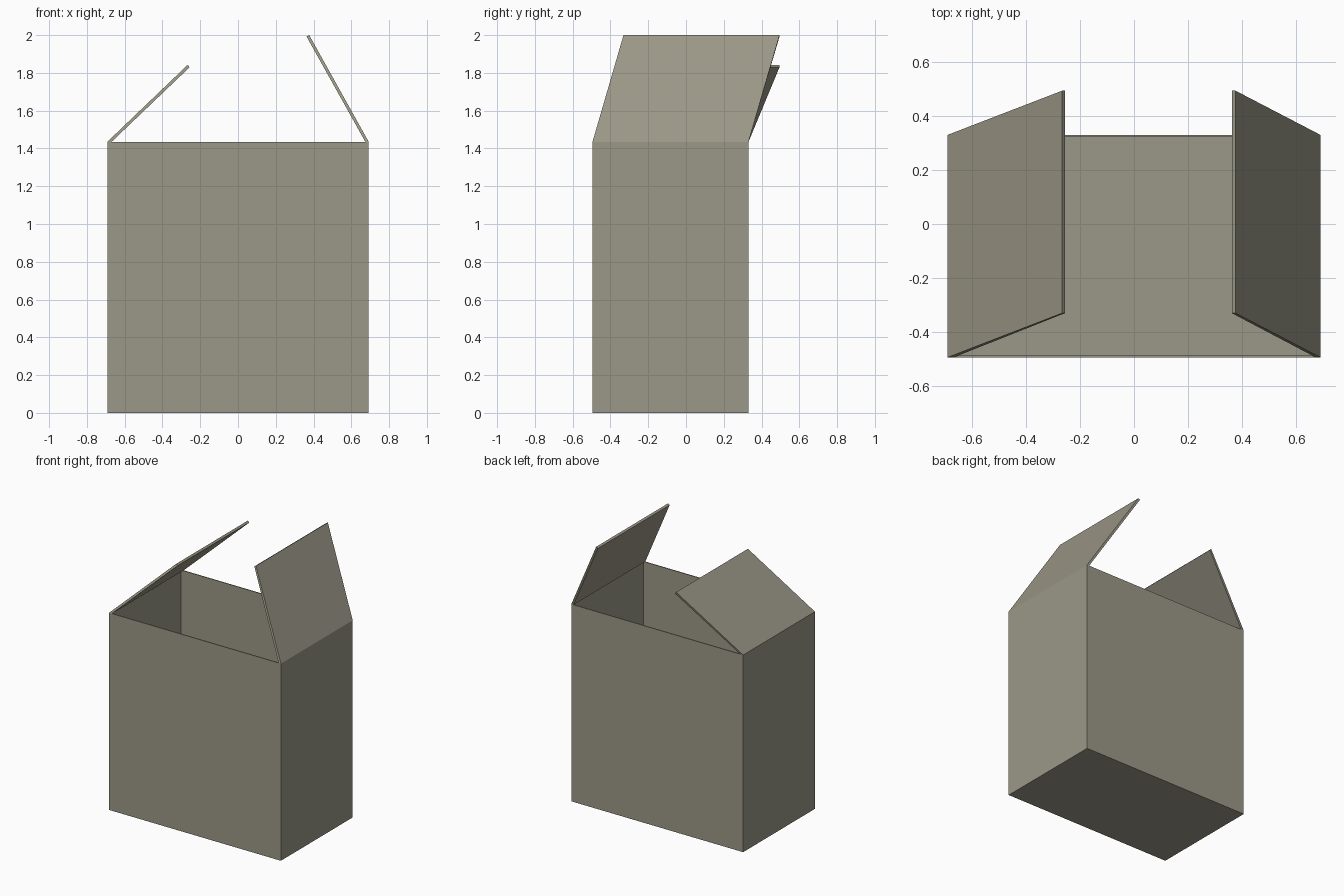
import bpy, bmesh
from mathutils import Matrix, Vector

if "Cube" in bpy.data.objects:
    bpy.data.objects.remove(bpy.data.objects["Cube"])

X, Y0, Y1, H = 0.692, -0.495, 0.331, 1.435   # box half width, front, back, height
SHEAR = 0.164                                # flaps lean backwards by this much
WALL = 0.007

card = bpy.data.materials.new("grey_olive_card")
card.diffuse_color = (0.33, 0.314, 0.242, 1)
card.use_nodes = True
card.node_tree.nodes["Principled BSDF"].inputs["Base Color"].default_value = card.diffuse_color


def finish(bm, name):
    bmesh.ops.recalc_face_normals(bm, faces=bm.faces)
    mesh = bpy.data.meshes.new(name)
    bm.to_mesh(mesh)
    bm.free()
    mesh.materials.append(card)
    obj = bpy.data.objects.new(name, mesh)
    bpy.context.collection.objects.link(obj)
    return obj


# Open box: a block with its top inset and pushed down to the floor
bm = bmesh.new()
bmesh.ops.create_cube(bm, size=1, matrix=Matrix.Translation((0, (Y0 + Y1) / 2, H / 2))
                      @ Matrix.Diagonal((2 * X, Y1 - Y0, H, 1)))
bm.normal_update()
top = max(bm.faces, key=lambda f: f.calc_center_median().z)
bmesh.ops.inset_region(bm, faces=[top], thickness=WALL, use_even_offset=True)
pushed = bmesh.ops.extrude_discrete_faces(bm, faces=[top])["faces"][0]
bmesh.ops.translate(bm, verts=pushed.verts, vec=(0, 0, WALL - H))
finish(bm, "box_body")


# Flaps: a thin side profile (x, z) extended from front to back, tip sheared to the back
def flap(name, profile):
    bm = bmesh.new()
    rings = []
    for y in (Y0, Y1):
        rings.append([bm.verts.new((x, y + (SHEAR if z > H + 0.1 else 0), z))
                      for x, z in profile])
    front, back = rings
    bm.faces.new(front)
    bm.faces.new(back[::-1])
    for i in range(4):
        j = (i + 1) % 4
        bm.faces.new((front[i], front[j], back[j], back[i]))
    finish(bm, name)


flap("left_flap", [(-X, H), (-0.267, 1.842), (-0.256, 1.83), (-X + 0.023, H)])
flap("right_flap", [(X, H), (0.377, 2.0), (0.363, 1.992), (X - 0.018, H)])
